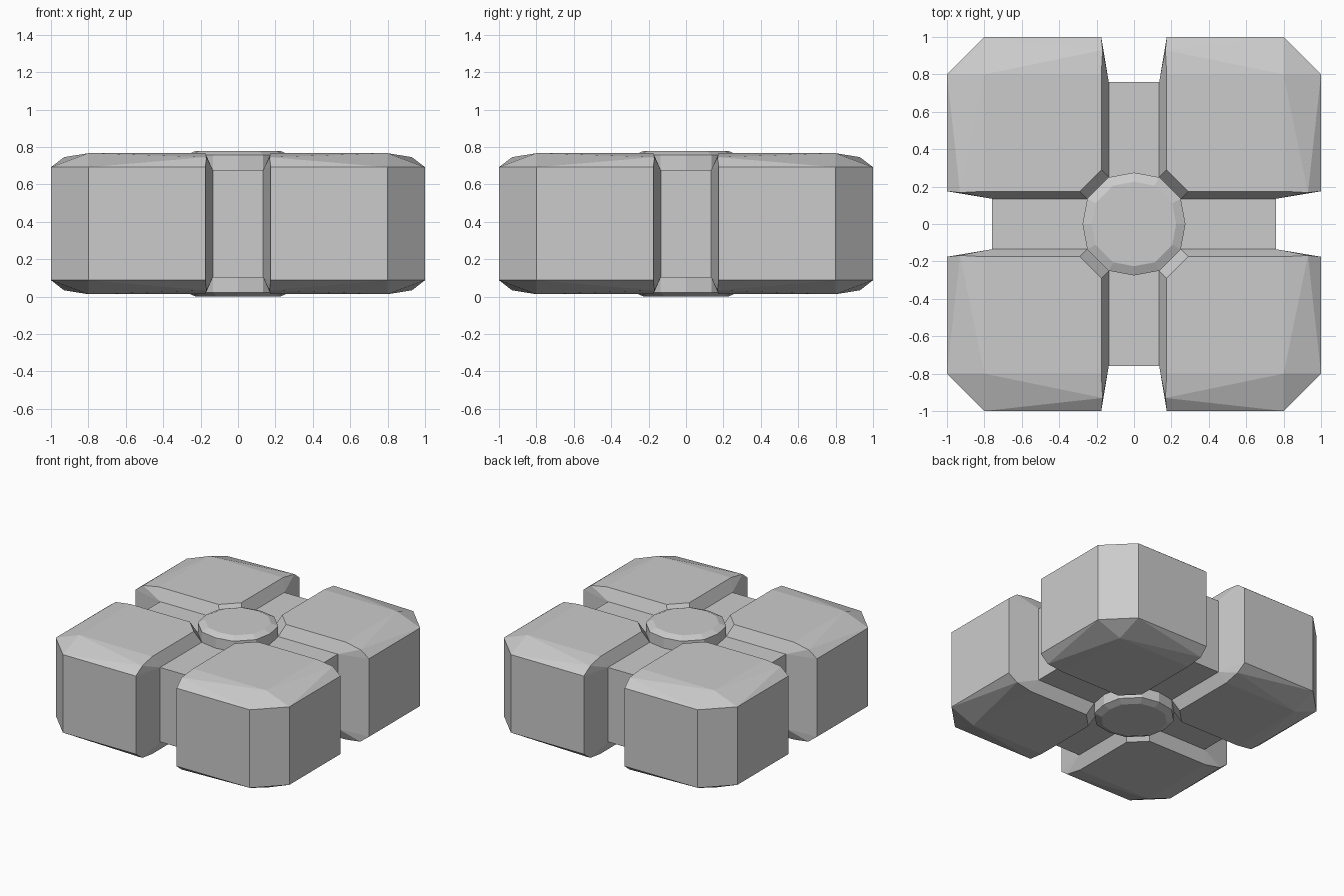
import bpy, bmesh

if "Cube" in bpy.data.objects:
    bpy.data.objects.remove(bpy.data.objects["Cube"])

MID = 0.39                            # half of the total height
TOP, SIDE, FLOOR = 0.377, 0.302, 0.288  # heights above the mid plane


def make_object(name, faces, axes):
    """Mesh from coordinate polygons, then mirrored on the given axes."""
    bm = bmesh.new()
    for pts in faces:
        bm.faces.new([bm.verts.new(p) for p in pts])
    bmesh.ops.remove_doubles(bm, verts=bm.verts, dist=1e-4)
    for i in axes:
        geom = bm.verts[:] + bm.edges[:] + bm.faces[:]
        copy = bmesh.ops.duplicate(bm, geom=geom)["geom"]
        for v in copy:
            if isinstance(v, bmesh.types.BMVert):
                v.co[i] *= -1
        bmesh.ops.remove_doubles(bm, verts=bm.verts, dist=1e-4)
    bmesh.ops.recalc_face_normals(bm, faces=bm.faces)
    me = bpy.data.meshes.new(name)
    bm.to_mesh(me)
    bm.free()
    ob = bpy.data.objects.new(name, me)
    ob.location.z = MID
    bpy.context.collection.objects.link(ob)
    return ob


def swap(p):
    return (p[1], p[0], p[2])


# Key points of one block corner, on the x side of its diagonal
in_top, out_top, corner_top = (.29, .175, TOP), (.8, .175, TOP), (.8, .8, TOP)
bulge, lip, lip_mid = (.93, .168, .356), (1, .175, SIDE), (1, .175, 0)
side, side_mid = (1, .8, SIDE), (1, .8, 0)
floor_in, floor_out = (.25, .135, FLOOR), (.76, .135, FLOOR)
end_mid = (.76, .135, 0)
axis_in, axis_out, axis_mid = (.275, 0, FLOOR), (.76, 0, FLOOR), (.76, 0, 0)

half = [
    # sloped shoulder
    (out_top, bulge, corner_top), (bulge, side, corner_top), (bulge, lip, side),
    # outer side
    (lip, lip_mid, side_mid, side),
    # groove walls
    (lip, lip_mid, end_mid, floor_out), (bulge, lip, floor_out),
    (out_top, bulge, floor_out), (in_top, out_top, floor_out, floor_in),
    # groove floor and its end
    (floor_in, floor_out, axis_out, axis_in),
    (floor_out, end_mid, axis_mid, axis_out),
]
faces = half + [[swap(p) for p in f] for f in half]
# top, outer corner and inner corner
faces += [
    (in_top, out_top, corner_top, swap(out_top), swap(in_top)),
    (side, swap(side), corner_top),
    (side, side_mid, swap(side_mid), swap(side)),
    (in_top, swap(in_top), swap(floor_in), floor_in),
]
body = make_object("four_block_body", faces, (0, 1, 2))

# Twelve-sided hub: one quarter, mirrored all round
arc = [axis_in, floor_in, swap(floor_in), swap(axis_in)]


def ring(scale, z):
    return [(x * scale, y * scale, z) for x, y, _ in arc]


rings = [ring(1, FLOOR), ring(1, .368), ring(.82, MID)]
hub_faces = [(a[i], a[i + 1], b[i + 1], b[i])
             for a, b in zip(rings, rings[1:]) for i in range(3)]
hub_faces.append([(0, 0, MID)] + rings[-1])
hub = make_object("hub", hub_faces, (0, 1, 2))
